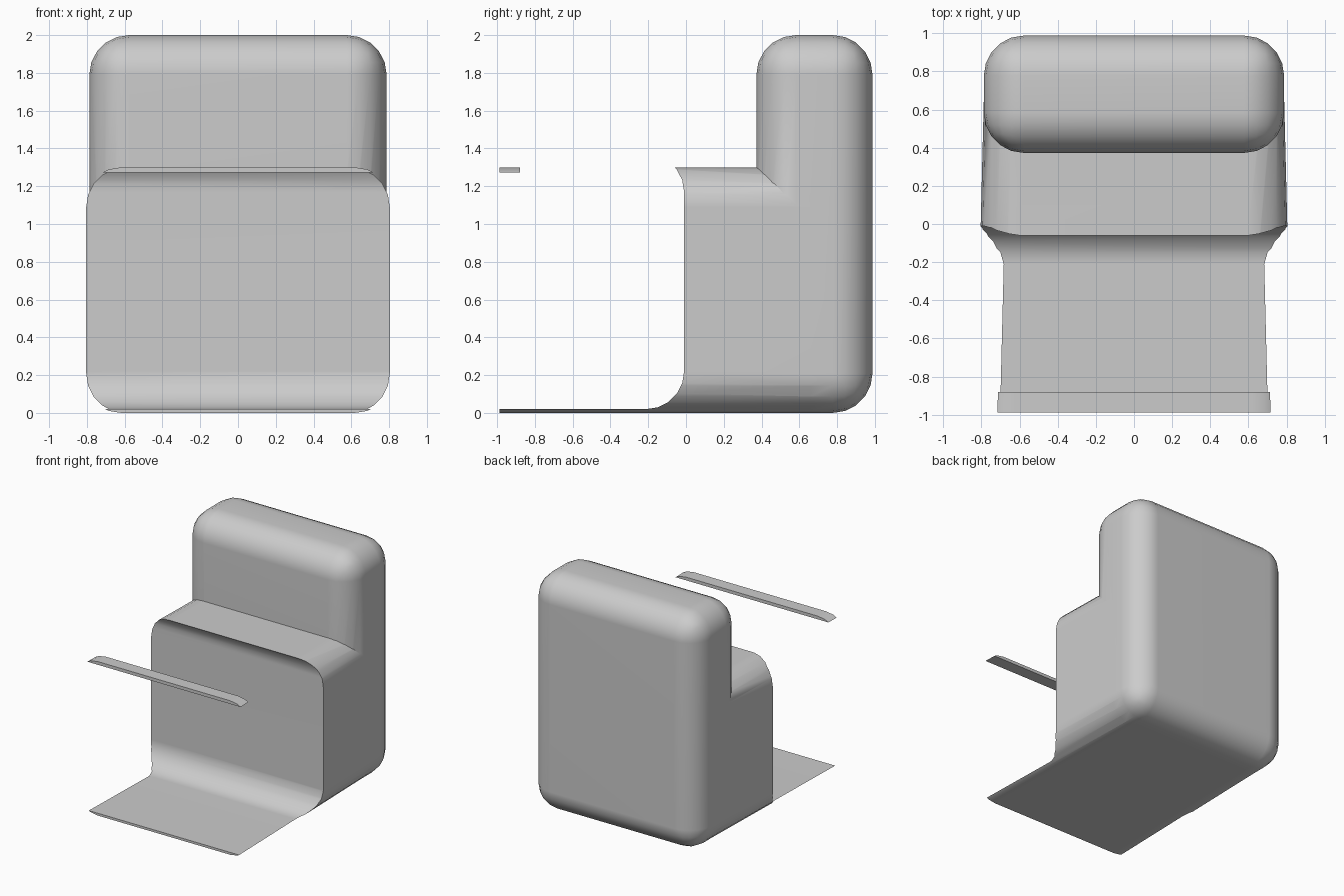
import bpy, bmesh, math

if "Cube" in bpy.data.objects:
    bpy.data.objects.remove(bpy.data.objects["Cube"])

R = 0.21      # common corner radius
SEG = 5       # segments per rounded corner


def arc(cx, cy, r, a0, a1):
    """Points along an arc, angles in degrees."""
    return [(cx + r * math.cos(math.radians(a0 + (a1 - a0) * i / SEG)),
             cy + r * math.sin(math.radians(a0 + (a1 - a0) * i / SEG)))
            for i in range(SEG + 1)]


def rounded_rect(w, z0, z1):
    """Rounded outline in x and z with half width w."""
    return (arc(w - R, z0 + R, R, -90, 0) + arc(w - R, z1 - R, R, 0, 90)
            + arc(R - w, z1 - R, R, 90, 180) + arc(R - w, z0 + R, R, 180, 270))


def loft(name, rings):
    """Skin matching rings of 3D points and cap both ends."""
    bm = bmesh.new()
    rows = [[bm.verts.new(p) for p in ring] for ring in rings]
    n = len(rows[0])
    for a, b in zip(rows, rows[1:]):
        for i in range(n):
            j = (i + 1) % n
            bm.faces.new((a[i], a[j], b[j], b[i]))
    bm.faces.new(rows[0])
    bm.faces.new(rows[-1])
    bmesh.ops.recalc_face_normals(bm, faces=bm.faces)
    mesh = bpy.data.meshes.new(name)
    bm.to_mesh(mesh)
    bm.free()
    obj = bpy.data.objects.new(name, mesh)
    bpy.context.collection.objects.link(obj)
    return obj


def activate(obj):
    bpy.ops.object.select_all(action='DESELECT')
    obj.select_set(True)
    bpy.context.view_layer.objects.active = obj


def boolean(obj, other, operation):
    mod = obj.modifiers.new(operation, 'BOOLEAN')
    mod.object = other
    mod.operation = operation
    mod.solver = 'EXACT'
    activate(obj)
    bpy.ops.object.modifier_apply(modifier=mod.name)
    bpy.data.objects.remove(other)


# Lower body, slightly wider toward the front
body = loft("seat_body", [[(x, y, z) for x, z in rounded_rect(w, 0, 1.3)]
                          for y, w in ((-0.9875, 0.828), (0.7, 0.786))])

# Front cut: leaves the thin floor plate and the thin upper front strip
cut = ([(-1.2, 0.02)] + arc(-0.21, 0.22, 0.2, -90, 0)
       + arc(-0.21, 1.17, 0.2, 0, 90)
       + [(-0.21, 1.5), (-0.88, 1.5), (-0.88, 1.273), (-1.2, 1.273)])
cutter = loft("front_cutter", [[(x, y, z) for y, z in cut] for x in (-1.2, 1.2)])
cutter.hide_render = True
boolean(body, cutter, 'DIFFERENCE')

# Tall back block with every edge rounded
bpy.ops.mesh.primitive_cube_add(size=1, location=(0, 0.68, 1))
back = bpy.context.object
back.name = "back_block"
back.scale = (1.574, 0.615, 2)
bpy.ops.object.transform_apply(location=True, rotation=False, scale=True)
bevel = back.modifiers.new("rounding", 'BEVEL')
bevel.width = R
bevel.segments = SEG
bpy.ops.object.modifier_apply(modifier=bevel.name)
boolean(body, back, 'UNION')

# Smooth shading with crisp cut edges
activate(body)
bpy.ops.object.shade_smooth_by_angle(angle=math.radians(30))
weighted = body.modifiers.new("weighted_normals", 'WEIGHTED_NORMAL')
weighted.keep_sharp = True
